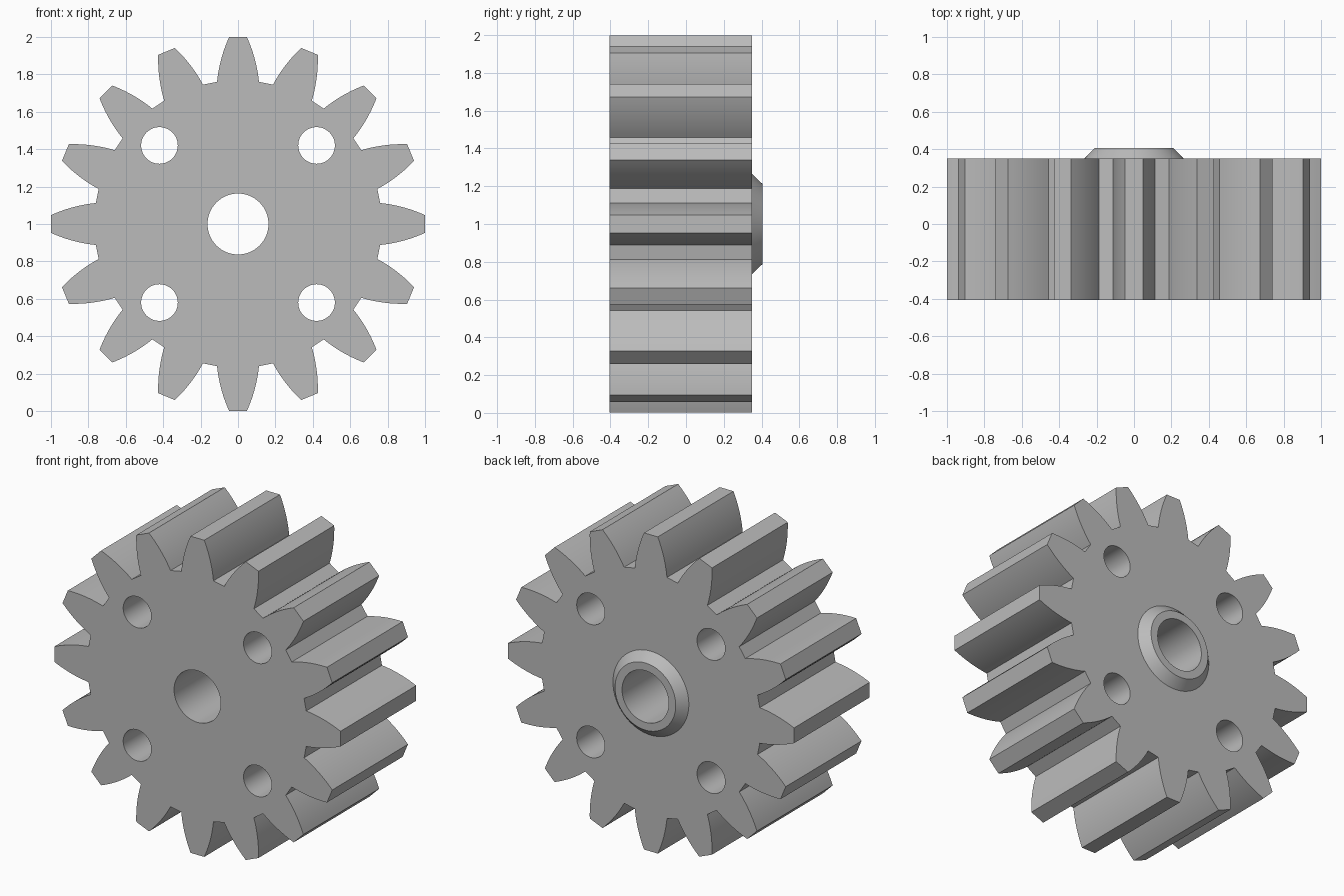
import bpy, bmesh, math
from mathutils import Vector

if "Cube" in bpy.data.objects:
    bpy.data.objects.remove(bpy.data.objects["Cube"], do_unlink=True)

TEETH = 16
ROOT_R, TIP_R = 0.768, 1.0
ROOT_HALF, TIP_HALF = math.radians(8.4), math.radians(2.75)
FRONT, BACK, HUB_BACK = -0.405, 0.35, 0.405
BORE_R = 0.163
CENTRE = Vector((0, 0, 1))

grey = bpy.data.materials.new("steel grey")
grey.use_nodes = True
colour = (0.5, 0.5, 0.5, 1)
grey.diffuse_color = colour
grey.node_tree.nodes["Principled BSDF"].inputs["Base Color"].default_value = colour


def finish(bm, name):
    bmesh.ops.recalc_face_normals(bm, faces=bm.faces)
    mesh = bpy.data.meshes.new(name)
    bm.to_mesh(mesh)
    bm.free()
    mesh.materials.append(grey)
    obj = bpy.data.objects.new(name, mesh)
    obj.location = CENTRE
    bpy.context.collection.objects.link(obj)
    bpy.ops.object.select_all(action='DESELECT')
    obj.select_set(True)
    bpy.context.view_layer.objects.active = obj
    bpy.ops.object.shade_smooth_by_angle(angle=math.radians(15))


def circle(radius, cx=0, cz=0, steps=64):
    return [(cx + radius * math.cos(math.tau * i / steps),
             cz + radius * math.sin(math.tau * i / steps)) for i in range(steps)]


def flank(steps=10, bulge=0.01):
    """Bulging tooth side from root to tip, as (along, across) points."""
    a = Vector((ROOT_R * math.cos(ROOT_HALF), ROOT_R * math.sin(ROOT_HALF)))
    b = Vector((TIP_R * math.cos(TIP_HALF), TIP_R * math.sin(TIP_HALF)))
    side = (b - a).normalized()
    out = Vector((-side.y, side.x))
    if out.y < 0:
        out = -out
    ts = [i / steps for i in range(steps + 1)]
    return [a.lerp(b, t) + out * bulge * 4 * t * (1 - t) for t in ts]


def gear_outline():
    side = flank()
    tooth = [(p.x, -p.y) for p in side] + [(p.x, p.y) for p in reversed(side)]
    points = []
    for k in range(TEETH):
        c, s = math.cos(math.tau * k / TEETH), math.sin(math.tau * k / TEETH)
        points += [(c * u - s * v, s * u + c * v) for u, v in tooth]
    return points


# Toothed body with its bore and four bolt holes
bm = bmesh.new()
loops = [gear_outline(), circle(BORE_R)]
loops += [circle(0.098, x, z, 48) for x in (-0.42, 0.42) for z in (-0.42, 0.42)]
edges = []
for loop in loops:
    verts = [bm.verts.new((x, FRONT, z)) for x, z in loop]
    edges += [bm.edges.new((v, verts[i - 1])) for i, v in enumerate(verts)]
bmesh.ops.triangle_fill(bm, edges=edges, use_beauty=True, normal=(0, -1, 0))
result = bmesh.ops.extrude_face_region(bm, geom=bm.faces[:], use_keep_orig=True)
moved = [g for g in result["geom"] if isinstance(g, bmesh.types.BMVert)]
bmesh.ops.translate(bm, verts=moved, vec=(0, BACK - FRONT, 0))
finish(bm, "gear_body")

# Chamfered hub ring on the back
bm = bmesh.new()
profile = [(0.265, BACK), (0.212, HUB_BACK), (BORE_R, HUB_BACK), (BORE_R, BACK)]
rings = [[bm.verts.new((x, y, z)) for x, z in circle(r)] for r, y in profile]
for lower, upper in zip(rings, rings[1:]):
    for i in range(len(lower)):
        bm.faces.new((lower[i - 1], lower[i], upper[i], upper[i - 1]))
finish(bm, "rear_hub")
